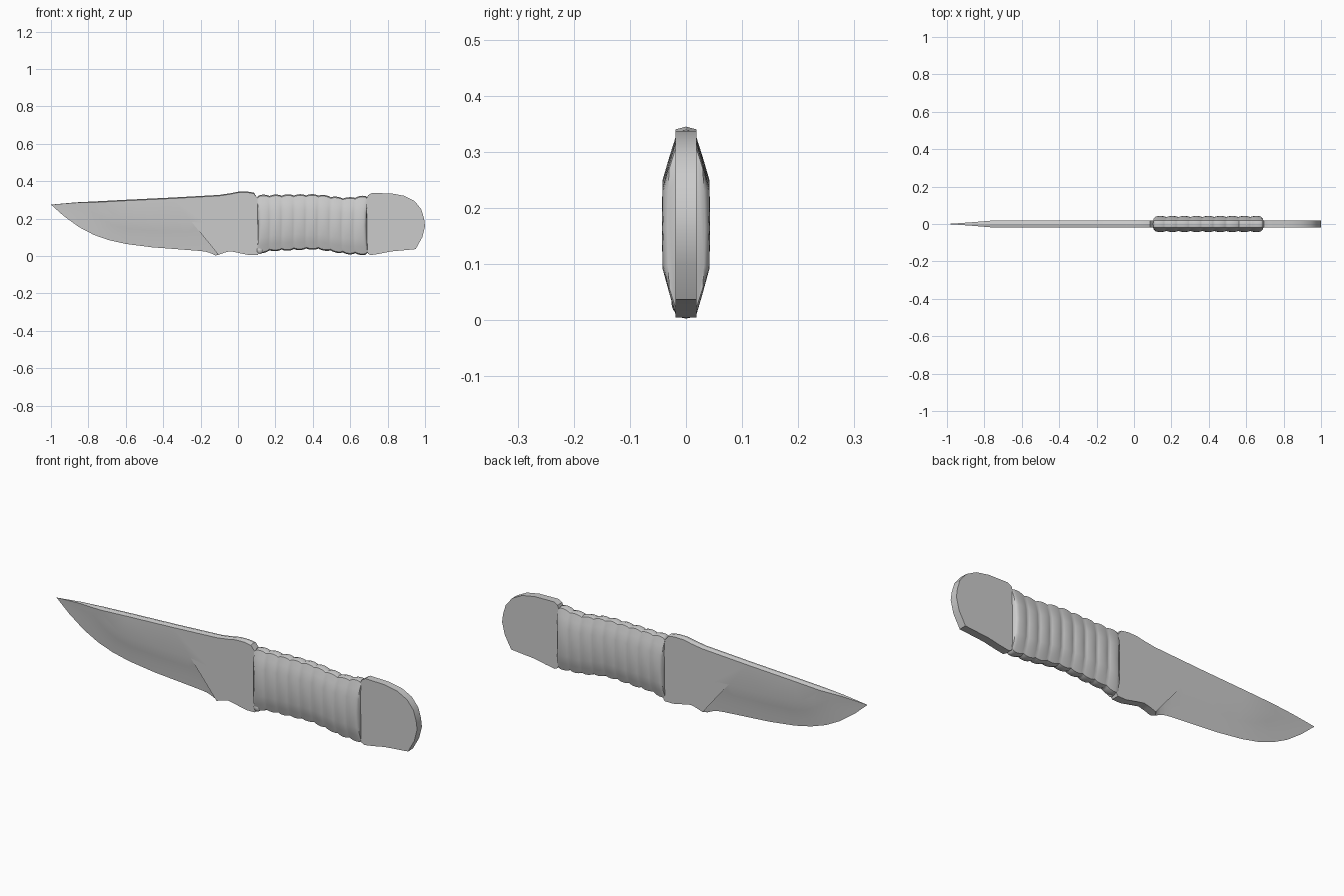
import bpy, bmesh, math

if "Cube" in bpy.data.objects:
    bpy.data.objects.remove(bpy.data.objects["Cube"])

T = 0.019  # half thickness of the steel


def finish(bm, name, angle):
    bmesh.ops.remove_doubles(bm, verts=bm.verts, dist=1e-5)
    bmesh.ops.recalc_face_normals(bm, faces=bm.faces)
    me = bpy.data.meshes.new(name)
    bm.to_mesh(me)
    bm.free()
    ob = bpy.data.objects.new(name, me)
    bpy.context.collection.objects.link(ob)
    bpy.ops.object.select_all(action='DESELECT')
    ob.select_set(True)
    bpy.context.view_layer.objects.active = ob
    bpy.ops.object.shade_smooth_by_angle(angle=math.radians(angle))
    return ob


def lerp_table(table, x):
    for (x0, a), (x1, b) in zip(table, table[1:]):
        if x <= x1:
            t = (x - x0) / (x1 - x0)
            t = t * t * (3 - 2 * t)
            return a + (b - a) * t
    return table[-1][1]


# Steel outline: spine, tang under the wrap, butt, then the underside to the plunge
outline = [(-0.75, 0.288), (-0.6, 0.296), (-0.35, 0.308), (-0.1, 0.322), (-0.04, 0.331),
           (0.0, 0.339), (0.05, 0.340), (0.085, 0.334), (0.10, 0.315), (0.12, 0.295),
           (0.68, 0.29), (0.695, 0.325), (0.715, 0.337), (0.82, 0.335), (0.89, 0.322),
           (0.945, 0.293), (0.98, 0.25), (0.995, 0.20), (1.0, 0.16), (0.985, 0.10),
           (0.95, 0.037), (0.82, 0.025), (0.76, 0.013), (0.71, 0.005), (0.695, 0.012),
           (0.68, 0.05), (0.13, 0.05), (0.105, 0.006), (0.06, 0.005), (0.0, 0.02),
           (-0.04, 0.026), (-0.07, 0.019), (-0.105, 0.007)]
# Grind line and the cutting edge opposite it, from plunge to tip
ridge = [(-0.105, 0.007), (-0.107, 0.09), (-0.118, 0.13), (-0.145, 0.162), (-0.19, 0.179),
         (-0.25, 0.182), (-0.42, 0.184), (-0.57, 0.188), (-0.64, 0.203), (-0.70, 0.237),
         (-0.75, 0.288), (-0.87, 0.285), (-1.0, 0.275)]
edge = [(-0.12, 0.003), (-0.135, 0.01), (-0.15, 0.017), (-0.175, 0.024), (-0.21, 0.028),
        (-0.30, 0.035), (-0.46, 0.047), (-0.60, 0.065), (-0.69, 0.085), (-0.77, 0.113),
        (-0.85, 0.155), (-0.93, 0.213), (-1.0, 0.275)]
ridge_y = [T] * 11 + [0.009, 0.0]

bm = bmesh.new()
P = lambda x, y, z: bm.verts.new((x, y, z))
n = len(ridge)
for s in (-1, 1):
    # flat cheek
    loop = outline + ridge[1:10]
    cheek = bm.faces.new([P(x, s * T, z) for x, z in loop])
    bmesh.ops.triangulate(bm, faces=[cheek])
    # slightly hollow ground bevel
    rows = []
    for k, f in ((0, 1), (0.35, 0.56), (0.7, 0.22), (1, 0)):
        rows.append([P(r[0] + (e[0] - r[0]) * k, s * y * f, r[1] + (e[1] - r[1]) * k)
                     for r, e, y in zip(ridge, edge, ridge_y)])
    for a, b in zip(rows, rows[1:]):
        for i in range(n - 1):
            bm.faces.new((a[i], a[i + 1], b[i + 1], b[i]))
    # crowned spine and plain rim
    rim = [(x, z, T, 0.005 if x < 0.09 and z > 0.28 else 0) for x, z in outline]
    rim = [(-1.0, 0.275, 0, 0), (-0.87, 0.285, 0.009, 0.002)] + rim
    for p, q in zip(rim, rim[1:]):
        bm.faces.new((P(p[0], s * p[2], p[1]), P(q[0], s * q[2], q[1]),
                      P(q[0], 0, q[1] + q[3]), P(p[0], 0, p[1] + p[3])))
    # plunge end wall
    bm.faces.new((P(-0.105, s * T, 0.007), P(-0.105, 0, 0.007), P(-0.12, 0, 0.003)))
bmesh.ops.remove_doubles(bm, verts=bm.verts, dist=1e-5)
bmesh.ops.dissolve_degenerate(bm, dist=1e-5, edges=bm.edges)
finish(bm, "blade_and_tang", 25)

# Cord wrap: ribbed loft along the handle
top = [(0.1, 0.322), (0.4, 0.325), (0.58, 0.308), (0.69, 0.318)]
low = [(0.1, 0.018), (0.2, 0.033), (0.4, 0.040), (0.62, 0.014), (0.69, 0.010)]
coils, per = 9, 8
x0, x1 = 0.103, 0.692
bm = bmesh.new()
rings = []
steps = coils * per
for i in range(steps + 1):
    u = i / steps
    x = x0 + (x1 - x0) * u
    rib = abs(math.sin(math.pi * u * coils)) ** 0.7
    g = 0.006 * (rib - 0.6)
    zt, zb = lerp_table(top, x) + g * 1.3, lerp_table(low, x) - g * 1.3
    w = 0.0395 + g
    if i in (0, steps):
        zt, zb, w = zt - 0.006, zb + 0.006, w - 0.004
    h = zt - zb
    half = [(0, zt + 0.003), (0.019, zt - 0.003), (0.030, zt - 0.13 * h), (w, zt - 0.27 * h),
            (w + 0.001, zb + 0.5 * h), (w, zb + 0.27 * h), (0.030, zb + 0.13 * h),
            (0.019, zb + 0.003), (0, zb - 0.003)]
    sec = half + [(-y, z) for y, z in half[-2:0:-1]]
    ring = []
    for y, z in sec:
        bow = 0.007 * math.sin(math.pi * (z - zb) / h) * (1 - 2 * u)
        ring.append(bm.verts.new((x + bow, y, z)))
    rings.append(ring)
m = len(rings[0])
for a, b in zip(rings, rings[1:]):
    for j in range(m):
        bm.faces.new((a[j], a[(j + 1) % m], b[(j + 1) % m], b[j]))
bm.faces.new(rings[0])
bm.faces.new(rings[-1])
finish(bm, "cord_wrap", 50)

# Small cord end knot at the front of the wrap
bm = bmesh.new()
bmesh.ops.create_uvsphere(bm, u_segments=12, v_segments=8, radius=1)
for v in bm.verts:
    v.co = (0.117 + 0.019 * v.co.x, -0.014 + 0.012 * v.co.y, 0.032 + 0.020 * v.co.z)
finish(bm, "cord_knot", 60)
